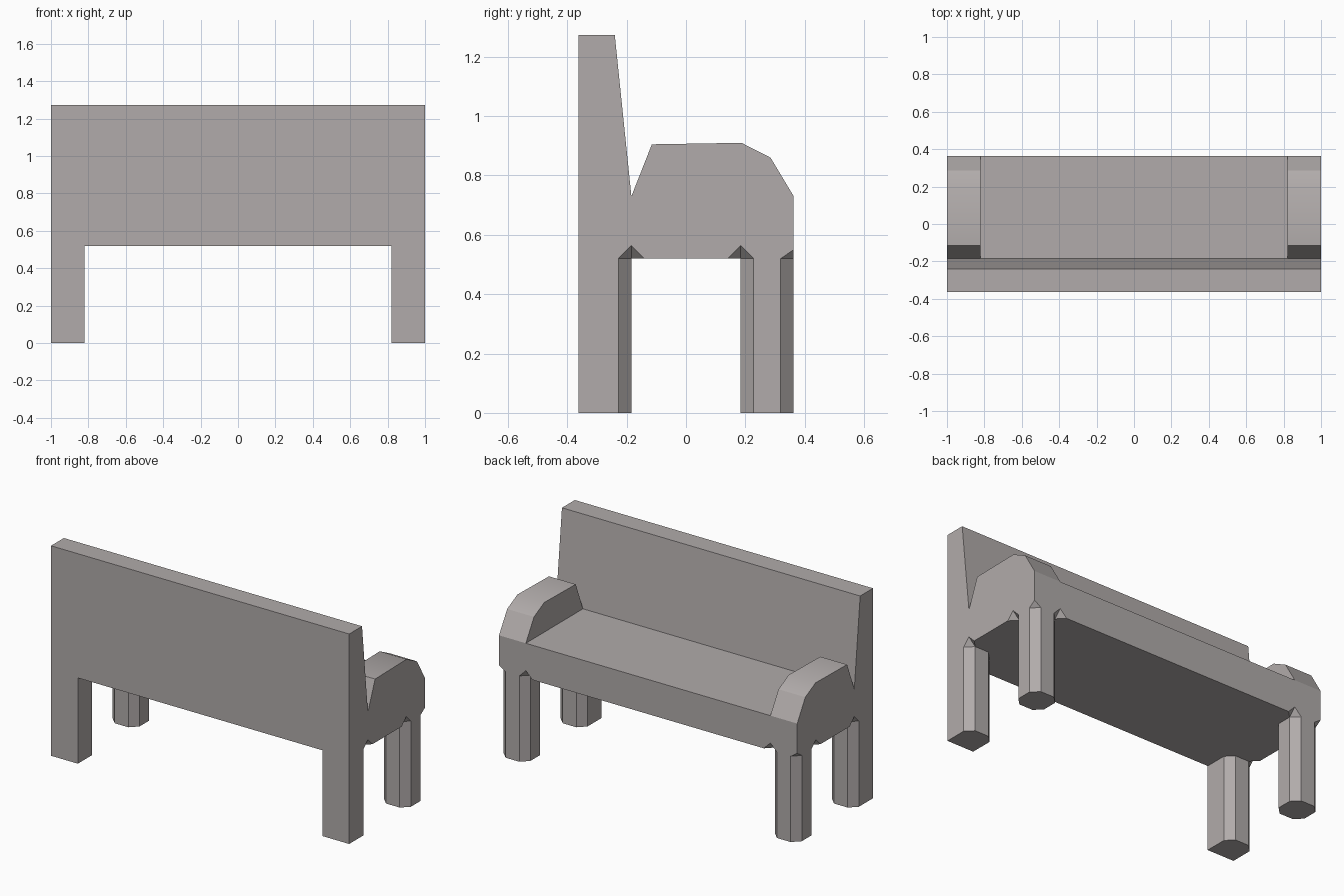
import bpy, bmesh
from math import radians

if "Cube" in bpy.data.objects:
    bpy.data.objects.remove(bpy.data.objects["Cube"])

D, B = 0.363, 0.044          # half depth, chamfer size
SEAT_Z, UNDER_Z = 0.73, 0.52
IN_X, IN_Y = 0.82, 0.184     # inner faces of the legs

grey = bpy.data.materials.new("warm_grey")
grey.diffuse_color = (0.44, 0.41, 0.405, 1)
grey.use_nodes = True
grey.node_tree.nodes["Principled BSDF"].inputs["Base Color"].default_value = grey.diffuse_color


def finish(name, bm):
    bmesh.ops.recalc_face_normals(bm, faces=bm.faces[:])
    mesh = bpy.data.meshes.new(name)
    bm.to_mesh(mesh)
    bm.free()
    mesh.materials.append(grey)
    obj = bpy.data.objects.new(name, mesh)
    bpy.context.collection.objects.link(obj)
    return obj


def prism(name, base, shift):
    """Extrude a flat outline along a vector."""
    bm = bmesh.new()
    face = bm.faces.new([bm.verts.new(p) for p in base])
    ext = bmesh.ops.extrude_face_region(bm, geom=[face])["geom"]
    verts = [g for g in ext if isinstance(g, bmesh.types.BMVert)]
    bmesh.ops.translate(bm, vec=shift, verts=verts)
    return finish(name, bm)


# seat and sloping backrest in one profile
side = [(-D, UNDER_Z), (D, UNDER_Z), (D, SEAT_Z), (-IN_Y, SEAT_Z), (-0.24, 1.273), (-D, 1.273)]
body = prism("seat_and_backrest", [(-1, y, z) for y, z in side], (2, 0, 0))

# small diamond notches where the leg chamfers run out into the seat
bm = bmesh.new()
for s in (-1, 1):
    for x, y, h in ((1, -IN_Y, B), (1, IN_Y, B), (IN_X, D, B), (1, D, 0.03)):
        pts = [(B, 0, 0), (-B, 0, 0), (0, B, 0), (0, -B, 0), (0, 0, h), (0, 0, -h)]
        vs = [bm.verts.new((s * x + a, y + b, UNDER_Z + c)) for a, b, c in pts]
        bmesh.ops.convex_hull(bm, input=vs)
cutter = finish("notch_cutter", bm)
cutter.hide_render = True
cutter.hide_viewport = True
cut = body.modifiers.new("notches", 'BOOLEAN')
cut.operation = 'DIFFERENCE'
cut.solver = 'EXACT'
cut.object = cutter

arm = [(-IN_Y, SEAT_Z), (D, SEAT_Z), (0.285, 0.86), (0.187, 0.91), (-0.115, 0.905)]
# leg outlines: back legs chamfered on two corners, front legs on all four
back = [(IN_X, -D), (1, -D), (1, -IN_Y - B), (1 - B, -IN_Y), (IN_X + B, -IN_Y), (IN_X, -IN_Y - B)]
front = [(IN_X + B, IN_Y), (1 - B, IN_Y), (1, IN_Y + B), (1, D - B),
         (1 - B, D), (IN_X + B, D), (IN_X, D - B), (IN_X, IN_Y + B)]

for s, label in ((-1, "left"), (1, "right")):
    # rounded armrest
    rest = prism(label + "_armrest", [(s * IN_X, y, z) for y, z in arm], (s * (1 - IN_X), 0, 0))
    bpy.ops.object.select_all(action='DESELECT')
    rest.select_set(True)
    bpy.context.view_layer.objects.active = rest
    bpy.ops.object.shade_smooth_by_angle(angle=radians(30))
    # legs
    for kind, outline in (("back", back), ("front", front)):
        prism(f"{label}_{kind}_leg", [(s * x, y, 0) for x, y in outline], (0, 0, UNDER_Z))
